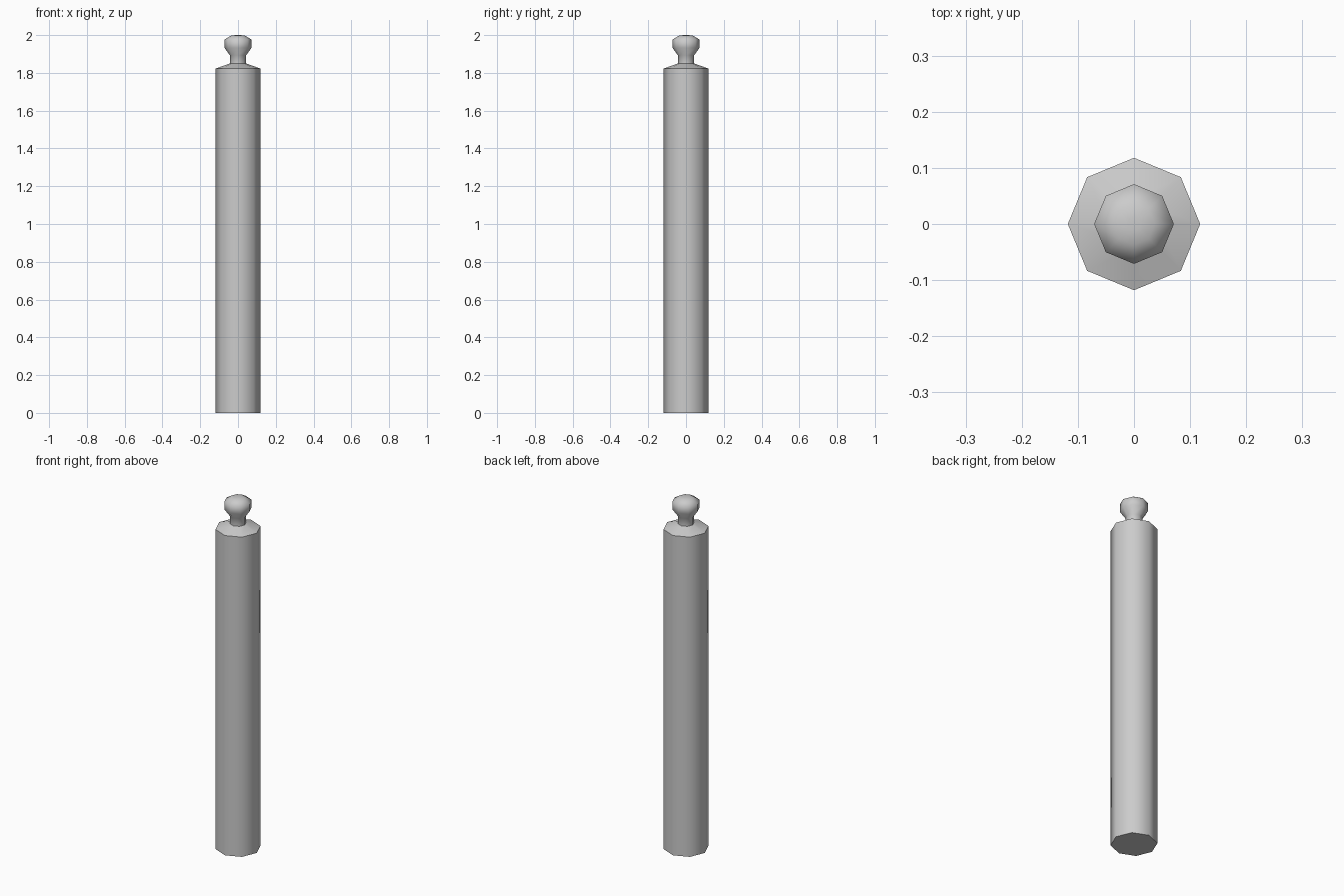
import bpy, bmesh, math

if "Cube" in bpy.data.objects:
    bpy.data.objects.remove(bpy.data.objects["Cube"])

SIDES = 8

def lathe(name, profile):
    """Revolve (radius, z) points into a closed eight-sided solid."""
    bm = bmesh.new()
    rings = [[bm.verts.new((r * math.cos(i * math.tau / SIDES),
                            r * math.sin(i * math.tau / SIDES), z))
              for i in range(SIDES)] for r, z in profile]
    for a, b in zip(rings, rings[1:]):
        for i in range(SIDES):
            j = (i + 1) % SIDES
            bm.faces.new((a[i], a[j], b[j], b[i]))
    bm.faces.new(rings[0][::-1])
    bm.faces.new(rings[-1])
    mesh = bpy.data.meshes.new(name)
    bm.to_mesh(mesh)
    bm.free()
    obj = bpy.data.objects.new(name, mesh)
    bpy.context.collection.objects.link(obj)
    bpy.ops.object.select_all(action='DESELECT')
    obj.select_set(True)
    bpy.context.view_layer.objects.active = obj
    bpy.ops.object.shade_smooth_by_angle(angle=math.radians(62))
    return obj

# Post with sloped shoulder, narrow neck and rounded knob
lathe("post", [(0.118, 0), (0.118, 1.823), (0.043, 1.85), (0.043, 1.893),
               (0.071, 1.932), (0.071, 1.977), (0.037, 1.997), (0.012, 2.0)])
